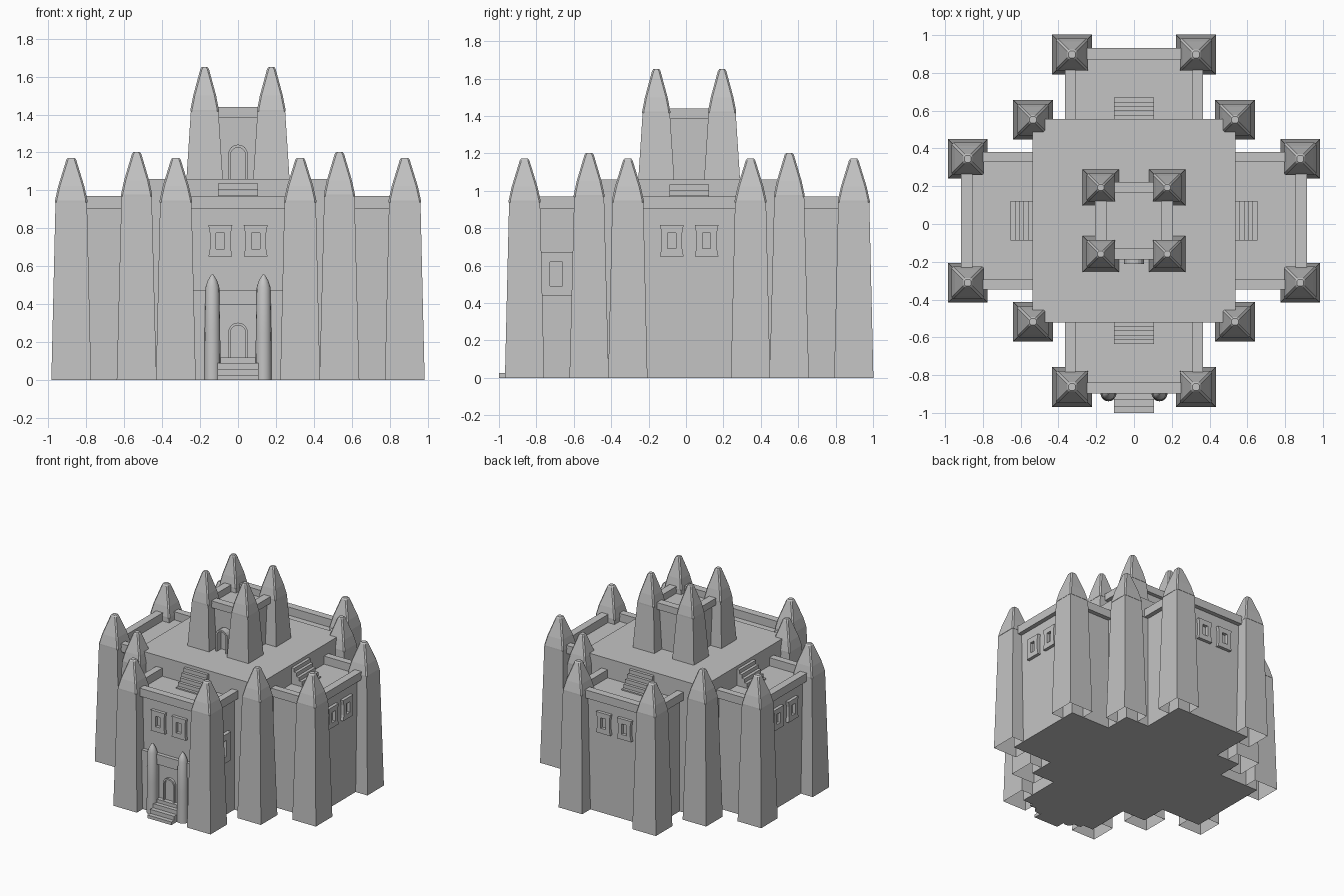
import bpy, math
from mathutils import Matrix, Vector

if "Cube" in bpy.data.objects:
    bpy.data.objects.remove(bpy.data.objects["Cube"])

CY = 0.017  # plan centre in y
stone = bpy.data.materials.new("grey_stone")
stone.diffuse_color = (0.55, 0.55, 0.55, 1)
stone.use_nodes = True
stone.node_tree.nodes["Principled BSDF"].inputs["Base Color"].default_value = stone.diffuse_color


def make(name, verts, faces, turn=0, smooth=False):
    """Mesh object, turned by quarter turns about the plan centre."""
    rot = Matrix.Rotation(turn * math.pi / 2, 3, 'Z')
    me = bpy.data.meshes.new(name)
    me.from_pydata([rot @ Vector(v) + Vector((0, CY, 0)) for v in verts], [], faces)
    me.materials.append(stone)
    ob = bpy.data.objects.new(name, me)
    bpy.context.collection.objects.link(ob)
    if smooth:
        bpy.ops.object.select_all(action='DESELECT')
        ob.select_set(True)
        bpy.context.view_layer.objects.active = ob
        bpy.ops.object.shade_smooth_by_angle(angle=math.radians(40))
    return ob


def loft(name, rings, bottom=True, turn=0, smooth=False):
    """Skin a stack of counter-clockwise rings."""
    n = len(rings[0])
    verts = [p for r in rings for p in r]
    faces = [(k * n + i, k * n + (i + 1) % n, (k + 1) * n + (i + 1) % n, (k + 1) * n + i)
             for k in range(len(rings) - 1) for i in range(n)]
    faces.append(tuple(range(len(verts) - n, len(verts))))
    if bottom:
        faces.append(tuple(reversed(range(n))))
    return make(name, verts, faces, turn, smooth)


def box(name, x0, x1, y0, y1, z0, z1, turn=0):
    pts = [(x0, y0), (x1, y0), (x1, y1), (x0, y1)]
    return loft(name, [[(x, y, z) for x, y in pts] for z in (z0, z1)], turn=turn)


def frame(name, outer, inner, y0, y1, turn=0):
    """Ring between two matching (x, z) outlines, from front y0 back to y1."""
    n = len(outer)
    verts = [(x, y, z) for y in (y0, y1) for o in (outer, inner) for x, z in o]
    faces = []
    for i in range(n):
        j = (i + 1) % n
        faces += [(i, j, n + j, n + i), (j, i, 2 * n + i, 2 * n + j),
                  (n + i, n + j, 3 * n + j, 3 * n + i),
                  (2 * n + j, 2 * n + i, 3 * n + i, 3 * n + j)]
    return make(name, verts, faces, turn)


def square(cx, cy, h, z, c):
    """Square ring with chamfered corners."""
    a = h - c
    return [(cx + x, cy + y, z) for x, y in
            [(-a, -h), (a, -h), (h, -a), (h, a), (a, h), (-a, h), (-h, a), (-h, -a)]]


def tower(name, cx, cy, z0, z1, h0, h1):
    """Tapered square tower, open underneath, with a blunt pointed cap."""
    loft(name, [[(cx + s * h, cy + t * h, z) for s, t in
                 [(-1, -1), (1, -1), (1, 1), (-1, 1)]] for z, h in ((z0, h0), (z1, h1))],
         bottom=False)
    cap = [(0, 1.03), (0.01, 1.03), (0.085, 0.83), (0.225, 0.31), (0.235, 0.22)]
    loft(name + "_cap", [square(cx, cy, h1 * f, z1 + dz, 0.009) for dz, f in cap])


def arch(w, z0, spring, top):
    """Arched outline with a small point at the crown."""
    pts = [(-w, z0), (w, z0), (w, spring)]
    for i in range(1, 8):
        a = math.pi * i / 8
        pts.append((w * math.cos(a), spring + (top - spring) * math.sin(a)))
    return pts + [(-w, spring)]


# Cross-shaped body and raised terrace
a, c, L = 0.33, 0.535, 0.88
quarter = [(-a, -L), (a, -L), (a, -c), (c, -c), (c, -a)]
plan = []
for k in range(4):
    r = Matrix.Rotation(k * math.pi / 2, 2)
    plan += [tuple(r @ Vector(p)) for p in quarter]
loft("main_body", [[(x, y, z) for x, y in plan] for z in (0, 0.905)])
box("terrace", -0.538, 0.538, -0.538, 0.538, 0.905, 1.06)

# Outer, corner and central towers
for s in (-1, 1):
    for t in (-1, 1):
        tower("front_back_tower", s * 0.328, t * 0.88, 0, 0.937, 0.105, 0.083)
        tower("side_tower", s * 0.88, t * 0.328, 0, 0.937, 0.105, 0.083)
        tower("corner_tower", s * 0.535, t * 0.535, 0, 0.967, 0.105, 0.08)
        tower("central_tower", s * 0.176, t * 0.176, 1.06, 1.415, 0.096, 0.073)

# Central keep
box("central_keep", -0.176, 0.176, -0.176, 0.176, 1.06, 1.385)

for k in range(4):
    # Parapets around each wing and the keep
    box("wing_parapet", -0.365, 0.365, -0.915, -0.855, 0.905, 0.97, k)
    for s in (-1, 1):
        x = sorted((s * 0.31, s * 0.365))
        box("wing_side_parapet", x[0], x[1], -0.855, -0.538, 0.905, 0.97, k)
    box("keep_parapet", -0.15, 0.15, -0.206, -0.146, 1.385, 1.44, k)
    # Roof stairs up to the terrace
    for i in range(5):
        y = -0.538 - 0.023 * i
        box("roof_step", -0.105, 0.105, y - 0.023, y, 0.9, 1.035 - 0.03 * i, k)
    # Pinched window frames
    for s in (-1, 1):
        cx, cz = s * 0.093, 0.733
        outer = [(-.063, -.083), (.063, -.083), (.055, -.04), (.055, .04),
                 (.063, .083), (-.063, .083), (-.055, .04), (-.055, -.04)]
        inner = [(-.022, -.042), (.022, -.042), (.022, -.02), (.022, .02),
                 (.022, .042), (-.022, .042), (-.022, .02), (-.022, -.02)]
        frame("window_frame", [(cx + x, cz + z) for x, z in outer],
              [(cx + x, cz + z) for x, z in inner], -0.905, -0.879, k)

# Side windows of the front wing
for turn, m in ((1, -1), (3, 1)):
    mid = m * 0.71
    frame("side_window_frame",
          [(mid - .09, .44), (mid + .09, .44), (mid + .09, .67), (mid - .09, .67)],
          [(mid - .033, .49), (mid + .033, .49), (mid + .033, .62), (mid - .033, .62)],
          -0.36, -0.329, turn)

# Entrance surround, pillars and door
box("entrance_lintel", -0.24, 0.24, -0.91, -0.879, 0.395, 0.475)
for s in (-1, 1):
    x = sorted((s * 0.1, s * 0.24))
    box("entrance_wall", x[0], x[1], -0.91, -0.879, 0, 0.395)
    prof = [(0, .043), (.25, .041), (.49, .036), (.525, .024), (.55, .009), (.557, .004)]
    loft("entrance_pillar", [[(s * 0.135 + r * math.cos(i * math.pi / 8),
                               -0.913 + r * math.sin(i * math.pi / 8), z)
                              for i in range(16)] for z, r in prof], smooth=True)
frame("entrance_door_frame", arch(0.052, 0.115, 0.25, 0.302),
      arch(0.04, 0.115, 0.25, 0.288), -0.9, -0.879)
frame("keep_door_frame", arch(0.052, 1.06, 1.19, 1.242),
      arch(0.038, 1.06, 1.19, 1.226), -0.23, -0.175)

# Entrance steps
for y, z in ((-1.017, .025), (-0.982, .057), (-0.947, .09), (-0.915, .117)):
    w = 0.095 if z > 0.1 else 0.107
    box("entrance_step", -w, w, y, -0.879, 0, z)
